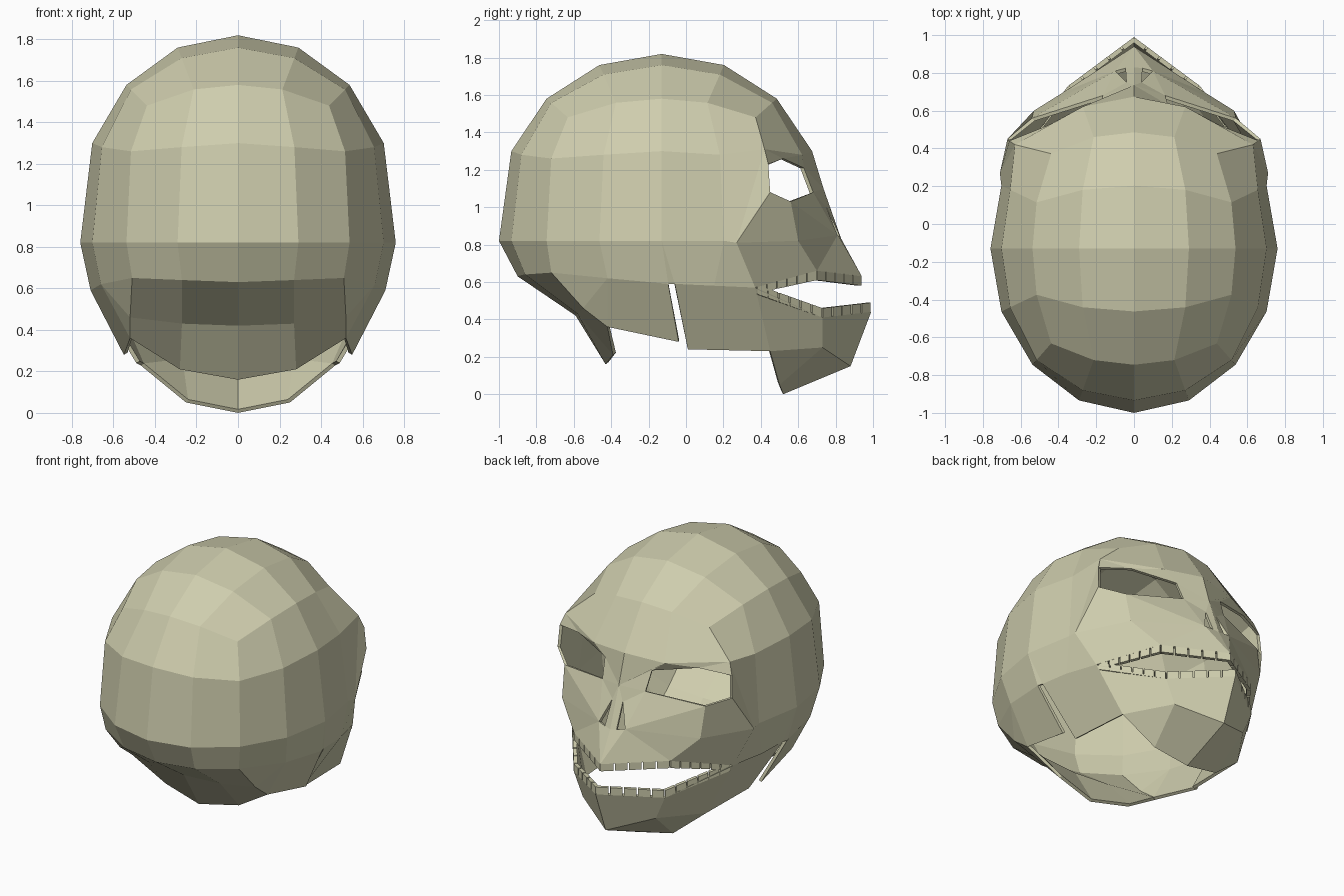
import bpy, bmesh, math
from mathutils import Vector

if "Cube" in bpy.data.objects:
    bpy.data.objects.remove(bpy.data.objects["Cube"])

bone = bpy.data.materials.new("bone")
bone.diffuse_color = (0.62, 0.61, 0.42, 1)
bone.use_nodes = True
bone.node_tree.nodes["Principled BSDF"].inputs["Base Color"].default_value = bone.diffuse_color


def finish(bm, name):
    mesh = bpy.data.meshes.new(name)
    bm.to_mesh(mesh)
    bm.free()
    mesh.materials.append(bone)
    ob = bpy.data.objects.new(name, mesh)
    bpy.context.collection.objects.link(ob)
    return ob


# Key points on the +x side
T, K = (.63, .42, 1.31), (.71, .27, .81)           # temple, cheekbone root
P = dict(T=T, K=K,
         B0=(0, .674, 1.3), B1=(.271, .621, 1.28),
         # eye socket rim
         E0=(.18, .63, 1.21), E1=(.46, .52, 1.26), E2=(.66, .44, 1.23),
         E3=(.67, .45, 1.08), E4=(.54, .56, 1.03), E5=(.165, .68, 1.08),
         # nose, nostril, cheek, upper jaw edge
         N0=(0, .735, 1.1), N1=(0, .83, .83), Ha=(.04, .75, 1.0),
         Hb=(.10, .81, .85), Hc=(.045, .825, .84), C=(.53, .6, .82),
         M0=(0, .94, .63), M1=(.37, .70, .66), M2=(.62, .37, .57))
P.update(  # equator of the cranium, then lower rim and back of the skull
    A1=(.702, .203, .82), A2=(.76, -.13, .82), A3=(.702, -.463, .82),
    A4=(.537, -.745, .82), A5=(.291, -.934, .82), A6=(0, -1, .82),
    D1=(.68, .15, .58), Db=(.70, -.06, .59), Da=(.71, -.095, .59),
    G3=(.66, -.42, .62), G4=(.51, -.72, .65), G5=(.27, -.86, .64), G6=(0, -.9, .63),
    H4=(.52, -.55, .46), H5=(.27, -.58, .43), H6=(0, -.59, .42),
    I4=(.52, -.42, .36), I5=(.28, -.39, .21), I6=(0, -.43, .16), J=(.55, -.04, .28))
P.update(  # lower jaw
    Q=(.47, .45, .23), R=(.49, .01, .24), L1=(.35, .73, .41), L0=(0, .99, .44),
    V1=(.28, .73, .25), V0=(0, .88, .15), W1=(.25, .50, .05), W0=(0, .52, 0))


def strip(upper, lower):
    """Quads between two rows of points."""
    u, w = upper.split(), lower.split()
    return [(u[i], u[i + 1], w[i + 1], w[i]) for i in range(len(u) - 1)]


def panels(text):
    return [tuple(p.split()) for p in text.split("|")]


BROW = panels("B0 B1 E0 N0|B1 E1 E0|B1 T E1|T E2 E1|T K E3 E2")
NOSE = panels("E0 E5 N0|N0 E5 Ha|E5 Hb Ha|N0 Ha Hc N1|M0 N1 Hc Hb")
CHEEK = panels("E5 E4 Hb|E4 C Hb|C M1 Hb|M1 M0 Hb|K C E4 E3|K M2 M1 C")
SIDE = strip("K A1 A2", "M2 D1 Db") + panels("A2 Da Db")
BACK = (strip("A2 A3 A4 A5 A6", "Da G3 G4 G5 G6") + strip("G4 G5 G6", "H4 H5 H6")
        + strip("H4 H5 H6", "I4 I5 I6") + panels("G3 G4 H4|G3 H4 I4|Da G3 I4 J"))
JAW = panels("Db D1 M2 Q R|M2 L1 V1 Q|L1 L0 V0 V1|Q V1 W1|V1 V0 W0 W1")

# Cranium: four-by-four cube sphere, cut open at the face and underside
bm = bmesh.new()
bmesh.ops.create_cube(bm, size=2)
bmesh.ops.subdivide_edges(bm, edges=bm.edges[:], cuts=3, use_grid_fill=True)
gone = []
for f in bm.faces:
    c = f.calc_center_median()
    if c.z < 0 or (c.y > .99 and c.z < .5):
        gone.append(f)
bmesh.ops.delete(bm, geom=gone, context='FACES')

HEIGHT = [(0, 0), (.281, .44), (.357, .46), (.383, .48), (.577, .66),
          (.707, .76), (.924, .94), (1.001, 1)]


def lift(s):
    for (a, u), (b, v) in zip(HEIGHT, HEIGHT[1:]):
        if s <= b:
            return u + (v - u) * max(0, s - a) / (b - a)
    return 1


for v in bm.verts:
    c = v.co.copy()
    if abs(c.x) > .99 and c.y > .99 and c.z < .6:   # widen temple and cheek
        t = T if c.z > .25 else K
        v.co = (math.copysign(t[0], c.x), t[1], t[2])
        continue
    n = Vector([math.tan(k * math.pi / 4) for k in c]).normalized()
    v.co = (.76 * n.x, -.13 + .87 * n.y, .82 + lift(n.z))

# Face, skull base and jaw panels, mirrored
for side in (1, -1):
    for panel in BROW + NOSE + CHEEK + SIDE + BACK + JAW:
        vs = [bm.verts.new((P[k][0] * side, P[k][1], P[k][2])) for k in panel]
        bm.faces.new(vs if side > 0 else vs[::-1])
bmesh.ops.remove_doubles(bm, verts=bm.verts[:], dist=.012)
bmesh.ops.recalc_face_normals(bm, faces=bm.faces[:])
crown = max(bm.faces, key=lambda f: f.calc_center_median().z)
if crown.normal.z < 0:
    bmesh.ops.reverse_faces(bm, faces=bm.faces[:])
skull = finish(bm, "skull")
mod = skull.modifiers.new("shell", 'SOLIDIFY')
mod.thickness = .02
mod.offset = -1


# Teeth: rows of thin blocks following the jaw edges
def teeth(name, path, counts, height):
    bm = bmesh.new()
    for side in (1, -1):
        for p, q, n in zip(path, path[1:], counts):
            a, b = [Vector((k[0] * side, k[1], k[2])) for k in (p, q)]
            d = b - a
            inward = Vector((-d.y * side, d.x * side, 0)).normalized() * .025
            up = Vector((0, 0, height))
            for i in range(n):
                s, e = a + d * (i + .06) / n, a + d * (i + .94) / n
                base = [s, e, e + inward, s + inward]
                vs = [bm.verts.new(k + o) for o in (Vector(), up) for k in base]
                for f in ((0, 1, 2, 3), (4, 5, 6, 7), (0, 1, 5, 4),
                          (1, 2, 6, 5), (2, 3, 7, 6), (3, 0, 4, 7)):
                    bm.faces.new([vs[j] for j in f])
    bmesh.ops.recalc_face_normals(bm, faces=bm.faces[:])
    return finish(bm, name)


teeth("upper_teeth", [(.61, .38, .59), P["M1"], P["M0"]], (6, 5), -.05)
teeth("lower_teeth", [(.61, .38, .535), P["L1"], P["L0"]], (6, 5), .05)
